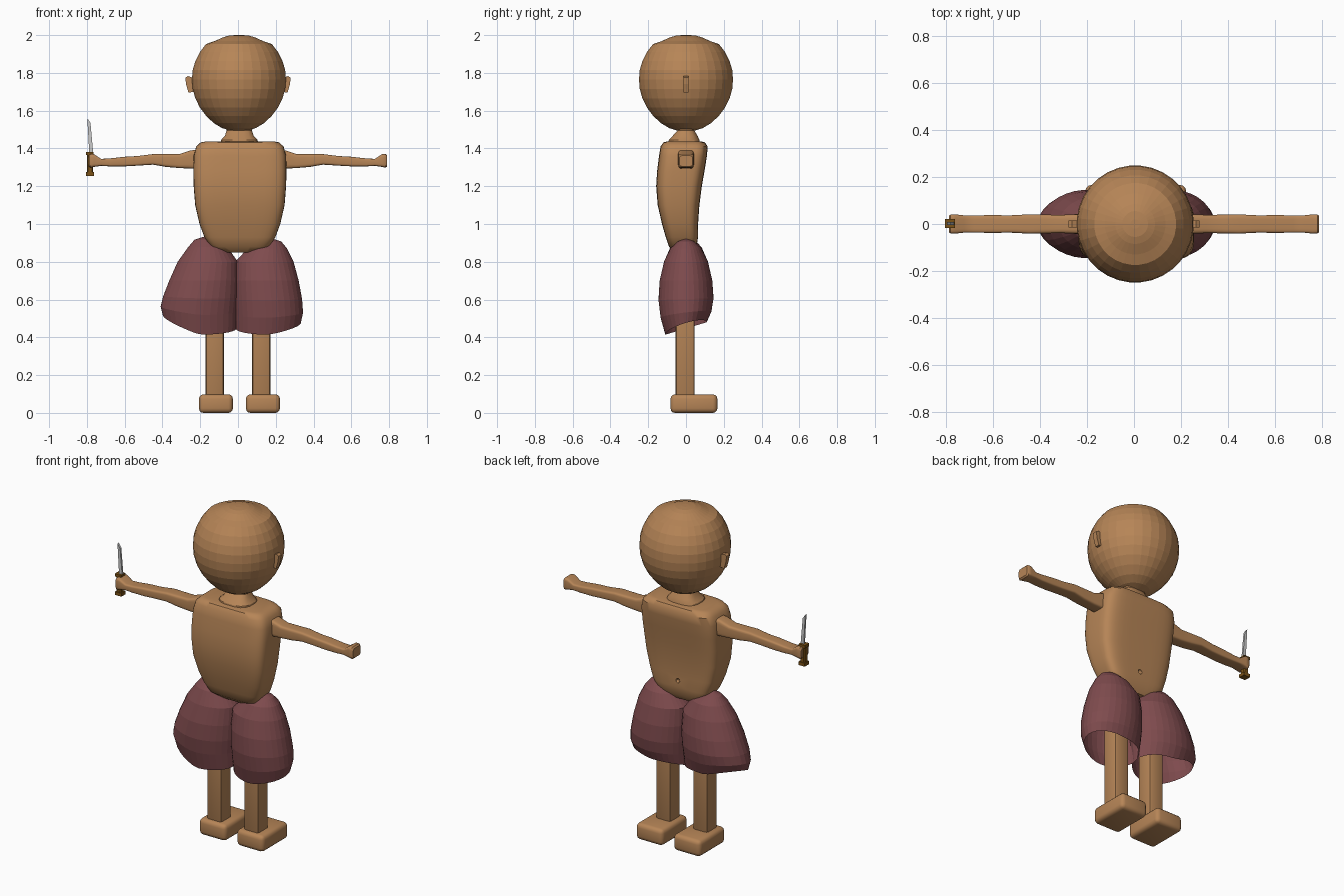
import bpy, bmesh
from math import sin, cos, pi, copysign
from mathutils import Vector


def material(name, rgb):
    m = bpy.data.materials.new(name)
    m.diffuse_color = (*rgb, 1)
    return m


SKIN = material("skin", (0.47, 0.235, 0.095))
CLOTH = material("cloth", (0.21, 0.07, 0.075))
GRIP = material("grip", (0.2, 0.085, 0.008))


def finish(bm, name, mat, smooth=None):
    bmesh.ops.recalc_face_normals(bm, faces=bm.faces)
    me = bpy.data.meshes.new(name)
    bm.to_mesh(me)
    bm.free()
    ob = bpy.data.objects.new(name, me)
    bpy.context.collection.objects.link(ob)
    if mat:
        me.materials.append(mat)
    if smooth:
        bpy.ops.object.select_all(action='DESELECT')
        ob.select_set(True)
        bpy.context.view_layer.objects.active = ob
        bpy.ops.object.shade_smooth_by_angle(angle=smooth)
    return ob


def loft(name, rings, mat, caps=(True, True), smooth=None):
    bm = bmesh.new()
    loops = [[bm.verts.new(p) for p in r] for r in rings]
    for a, b in zip(loops, loops[1:]):
        for i in range(len(a)):
            j = (i + 1) % len(a)
            bm.faces.new((a[i], a[j], b[j], b[i]))
    for use, loop in zip(caps, (loops[0], loops[-1])):
        if use:
            bm.faces.new(loop)
    bmesh.ops.remove_doubles(bm, verts=bm.verts, dist=1e-5)
    return finish(bm, name, mat, smooth)


def oval(hx, hy, n=32, power=1.0):
    """Superellipse outline; small power gives a rounded rectangle."""
    pts = []
    for i in range(n):
        a = 2 * pi * (i + 0.5) / n
        pts.append((hx * copysign(abs(cos(a)) ** power, cos(a)),
                    hy * copysign(abs(sin(a)) ** power, sin(a))))
    return pts


def block(name, lo, hi, mat, bevel=0.0, seg=3):
    lo, hi = Vector(lo), Vector(hi)
    bm = bmesh.new()
    bmesh.ops.create_cube(bm, size=1)
    for v in bm.verts:
        v.co = (lo + hi) / 2 + v.co * (hi - lo)
    if bevel:
        bmesh.ops.bevel(bm, geom=bm.edges[:], offset=bevel, segments=seg,
                        profile=0.5, affect='EDGES')
    return finish(bm, name, mat, 0.6 if bevel else None)


# Head: faceted lathe with a flatter crown
profile = [(0.02, 2.0), (0.055, 1.997), (0.085, 1.988), (0.13, 1.968), (0.175, 1.953),
           (0.208, 1.91), (0.232, 1.862), (0.246, 1.815), (0.25, 1.765), (0.246, 1.715),
           (0.232, 1.665), (0.208, 1.617), (0.175, 1.573), (0.135, 1.535), (0.09, 1.508),
           (0.045, 1.494)]
loft("head", [[(0.005 + x, y, z) for x, y in oval(r, r)] for r, z in profile], SKIN)

# Neck
neck = [(1.41, -0.01, 0.105, 0.088), (1.445, -0.01, 0.098, 0.082), (1.465, -0.005, 0.078, 0.068),
        (1.495, 0.0, 0.068, 0.045), (1.53, 0.0, 0.08, 0.05)]
loft("neck", [[(0.007 + x, cy + y, z) for x, y in oval(hx, hy, 16, 0.7)]
              for z, cy, hx, hy in neck], SKIN, smooth=0.5)

# Torso: z, half width, low y, high y
torso = [(1.437, 0.18, -0.10, 0.08), (1.432, 0.208, -0.12, 0.10), (1.41, 0.232, -0.135, 0.115),
         (1.36, 0.245, -0.143, 0.111), (1.28, 0.247, -0.153, 0.098), (1.2, 0.245, -0.158, 0.084),
         (1.1, 0.237, -0.15, 0.071), (1.0, 0.214, -0.127, 0.064), (0.93, 0.188, -0.107, 0.064),
         (0.88, 0.155, -0.09, 0.055), (0.85, 0.1, -0.055, 0.035)]
body = loft("torso", [[(0.01 + x, (a + b) / 2 + y, z) for x, y in oval(hx, (b - a) / 2, 40, 0.42)]
                      for z, hx, a, b in torso], SKIN, smooth=0.7)

# Navel dent
bm = bmesh.new()
bmesh.ops.create_icosphere(bm, subdivisions=2, radius=0.014)
bmesh.ops.translate(bm, verts=bm.verts, vec=(0.01, 0.066, 0.97))
cutter = finish(bm, "navel_cutter", SKIN)
cutter.hide_render = True
cutter.hide_set(True)
dent = body.modifiers.new("navel", 'BOOLEAN')
dent.operation = 'DIFFERENCE'
dent.object = cutter

# Arms: x, low z, high z, half depth
arm = [(0.19, 1.29, 1.395, 0.042), (0.25, 1.293, 1.39, 0.042), (0.31, 1.296, 1.37, 0.039),
       (0.38, 1.302, 1.37, 0.04), (0.45, 1.314, 1.37, 0.041), (0.53, 1.309, 1.36, 0.037),
       (0.6, 1.305, 1.356, 0.038), (0.68, 1.305, 1.347, 0.037), (0.725, 1.308, 1.345, 0.037),
       (0.762, 1.302, 1.37, 0.041), (0.782, 1.298, 1.37, 0.041), (0.79, 1.305, 1.362, 0.035)]

# Trouser legs: z, centre x, half width, half depth, hem slope weight
trousers = {
    1: [(0.922, 0.17, 0.015, 0.012, 0), (0.907, 0.17, 0.06, 0.045, 0), (0.87, 0.155, 0.105, 0.083, 0),
        (0.8, 0.14, 0.155, 0.117, 0), (0.7, 0.15, 0.172, 0.14, 0), (0.6, 0.16, 0.18, 0.146, 0.1),
        (0.52, 0.165, 0.18, 0.135, 0.4), (0.447, 0.16, 0.173, 0.11, 1)],
    -1: [(0.932, 0.17, 0.015, 0.012, 0), (0.917, 0.17, 0.06, 0.045, 0), (0.877, 0.16, 0.105, 0.083, 0),
         (0.8, 0.16, 0.16, 0.117, 0), (0.7, 0.18, 0.185, 0.14, 0), (0.61, 0.197, 0.2, 0.146, 0.1),
         (0.535, 0.207, 0.203, 0.135, 0.4), (0.447, 0.203, 0.195, 0.11, 1)]}

for s, side in ((1, "right"), (-1, "left")):
    loft(side + "_arm", [[(s * x, y, (a + b) / 2 + z) for y, z in oval(d, (b - a) / 2, 20, 0.35)]
                         for x, a, b, d in arm], SKIN, smooth=0.7)
    lift = 0.03 if s > 0 else 0.07
    loft(side + "_trouser_leg",
         [[(s * (cx + x), y, z + w * (0.3 * y + lift * max(0, x / hx))) for x, y in oval(hx, hy)]
          for z, cx, hx, hy, w in trousers[s]], CLOTH, caps=(True, False))
    # Leg and foot
    block(side + "_leg", (s * 0.123 - 0.049, -0.055, 0.08), (s * 0.123 + 0.049, 0.046, 0.86),
          SKIN, 0.014, 2)
    fx = 0.132 if s > 0 else -0.117
    block(side + "_foot", (fx - 0.09, -0.082, 0), (fx + 0.09, 0.166, 0.098), SKIN, 0.024)
    # Ear: thin tapered slab
    outline = [(0.235, 1.70), (0.262, 1.695), (0.275, 1.74), (0.279, 1.775), (0.265, 1.783), (0.24, 1.775)]
    loft(side + "_ear", [[(s * x, y, z) for x, z in outline] for y in (-0.014, 0.014)], SKIN)

# Knife: grip, guard, pommel and leaning pointed blade
block("knife_grip", (-0.8, -0.014, 1.27), (-0.768, 0.018, 1.38), GRIP, 0.006, 1)
block("knife_guard", (-0.806, -0.018, 1.365), (-0.764, 0.022, 1.382), GRIP)
block("knife_pommel", (-0.804, -0.018, 1.255), (-0.762, 0.022, 1.275), GRIP)
blade = [(-0.787, 1.37), (-0.766, 1.37), (-0.781, 1.535), (-0.798, 1.56)]
loft("knife_blade", [[(x, y, z) for x, z in blade] for y in (-0.004, 0.008)], None)
